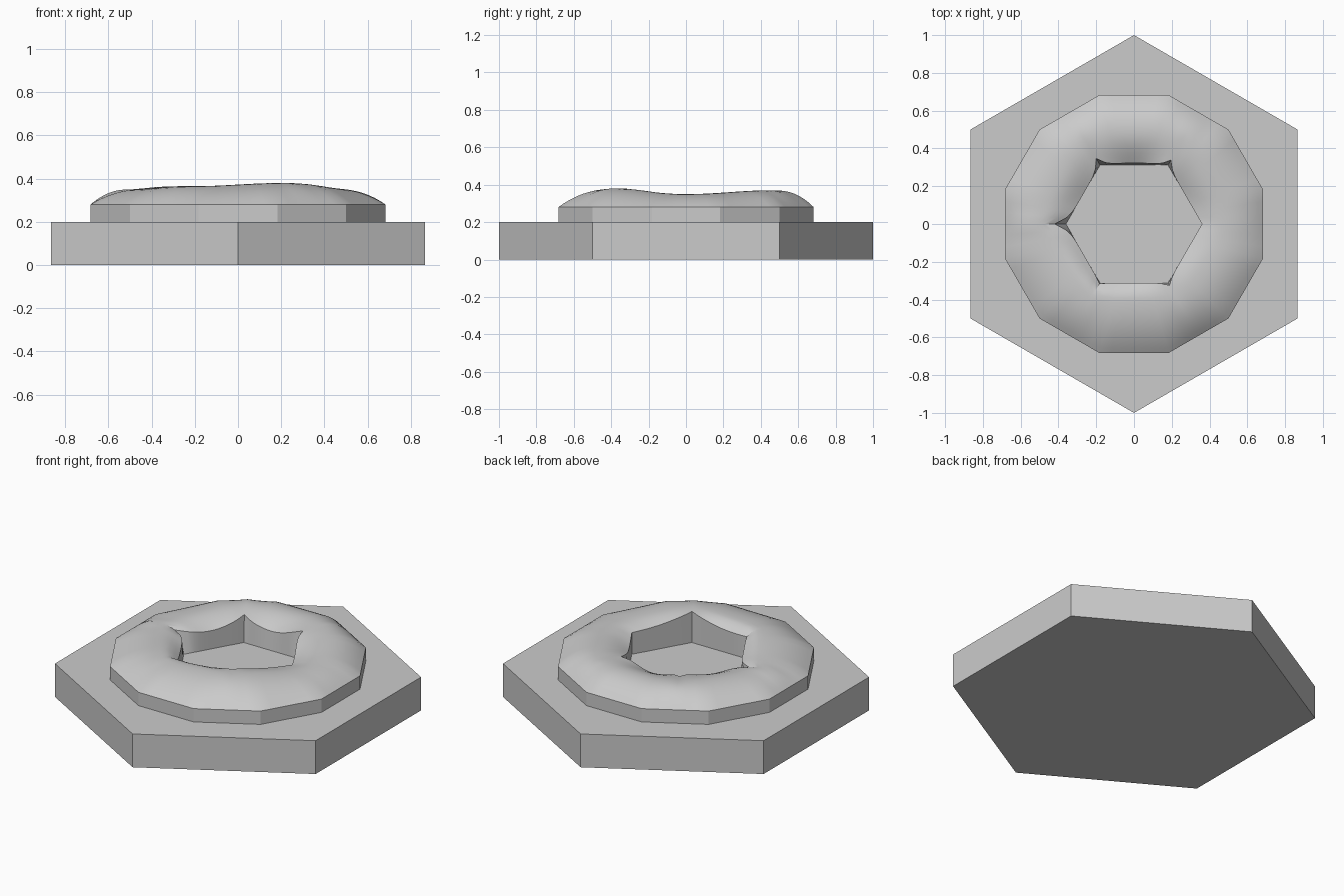
import bpy
import bmesh
from math import cos, sin, pi, radians

cube = bpy.data.objects.get("Cube")
if cube:
    bpy.data.objects.remove(cube)

# Single stone grey
grey = bpy.data.materials.new("stone_grey")
grey.use_nodes = True
colour = (0.6, 0.6, 0.6, 1)
grey.diffuse_color = colour
grey.node_tree.nodes["Principled BSDF"].inputs["Base Color"].default_value = colour

# Hexagonal base slab
bpy.ops.mesh.primitive_cylinder_add(vertices=6, radius=1, depth=0.2, location=(0, 0, 0.1))
base = bpy.context.object
base.name = "hex_base"
base.data.materials.append(grey)

BASE_TOP, EDGE_TOP = 0.2, 0.28
STEPS, RINGS = 72, 14

# Values at the six corners of the hole, counter-clockwise from +x
rim_height = (0.33, 0.36, 0.35, 0.33, 0.33, 0.38)
rim_spike = (0, 0.03, 0.04, 0.06, 0.005, 0.015)
crest_height = (0.35, 0.37, 0.365, 0.35, 0.365, 0.38)
rim_sag = (0.03, 0.045, 0.03, 0.015, 0.015, 0.01)


def polygon_radius(angle, sides, radius, start=0):
    """Distance from the centre to the side of a regular polygon."""
    step = 2 * pi / sides
    return radius * cos(step / 2) / cos((angle - start) % step - step / 2)


def blend(values, side, f):
    return values[side] * (1 - f) + values[(side + 1) % 6] * f


def column(i):
    """Points across the mound from the hole floor to the outer foot."""
    a = 2 * pi * i / STEPS
    side, f = i // 12, (i % 12) / 12
    hole = polygon_radius(a, 6, 0.36)
    outer = polygon_radius(a, 12, 0.707, radians(15))
    # Rim dips along the sides and is pulled outwards at the corners
    rim = blend(rim_height, side, f) - rim_sag[side] * sin(pi * f)
    spike = rim_spike[side] * (1 - f) ** 14 + rim_spike[(side + 1) % 6] * f ** 14
    if side == 1:
        spike += 0.012 * sin(pi * f)
    crest = max(rim, blend(crest_height, side, (1 - cos(pi * f)) / 2))
    peak = 0.33 + 0.13 * sin(a)
    points = [(hole, BASE_TOP)]
    for k in range(RINGS + 1):
        t = k / RINGS
        if t < peak:
            z = rim + (crest - rim) * sin(t / peak * pi / 2)
        else:
            u = (t - peak) / (1 - peak)
            z = EDGE_TOP + (crest - EDGE_TOP) * (1 - u ** 2.2)
        points.append((hole + spike + (outer - hole - spike) * t, z))
    points.append((outer, BASE_TOP))
    return [(r * cos(a), r * sin(a), z) for r, z in points]


# Rounded mound around the hexagonal hole
bm = bmesh.new()
columns = [[bm.verts.new(p) for p in column(i)] for i in range(STEPS)]
for i, here in enumerate(columns):
    there = columns[(i + 1) % STEPS]
    for k in range(len(here) - 1):
        bm.faces.new((here[k], here[k + 1], there[k + 1], there[k]))
mesh = bpy.data.meshes.new("ring_mound")
bm.to_mesh(mesh)
bm.free()
mesh.materials.append(grey)
mound = bpy.data.objects.new("ring_mound", mesh)
bpy.context.collection.objects.link(mound)

# Smooth top with crisp wall edges
bpy.ops.object.select_all(action='DESELECT')
mound.select_set(True)
bpy.context.view_layer.objects.active = mound
bpy.ops.object.shade_smooth_by_angle(angle=radians(25))
